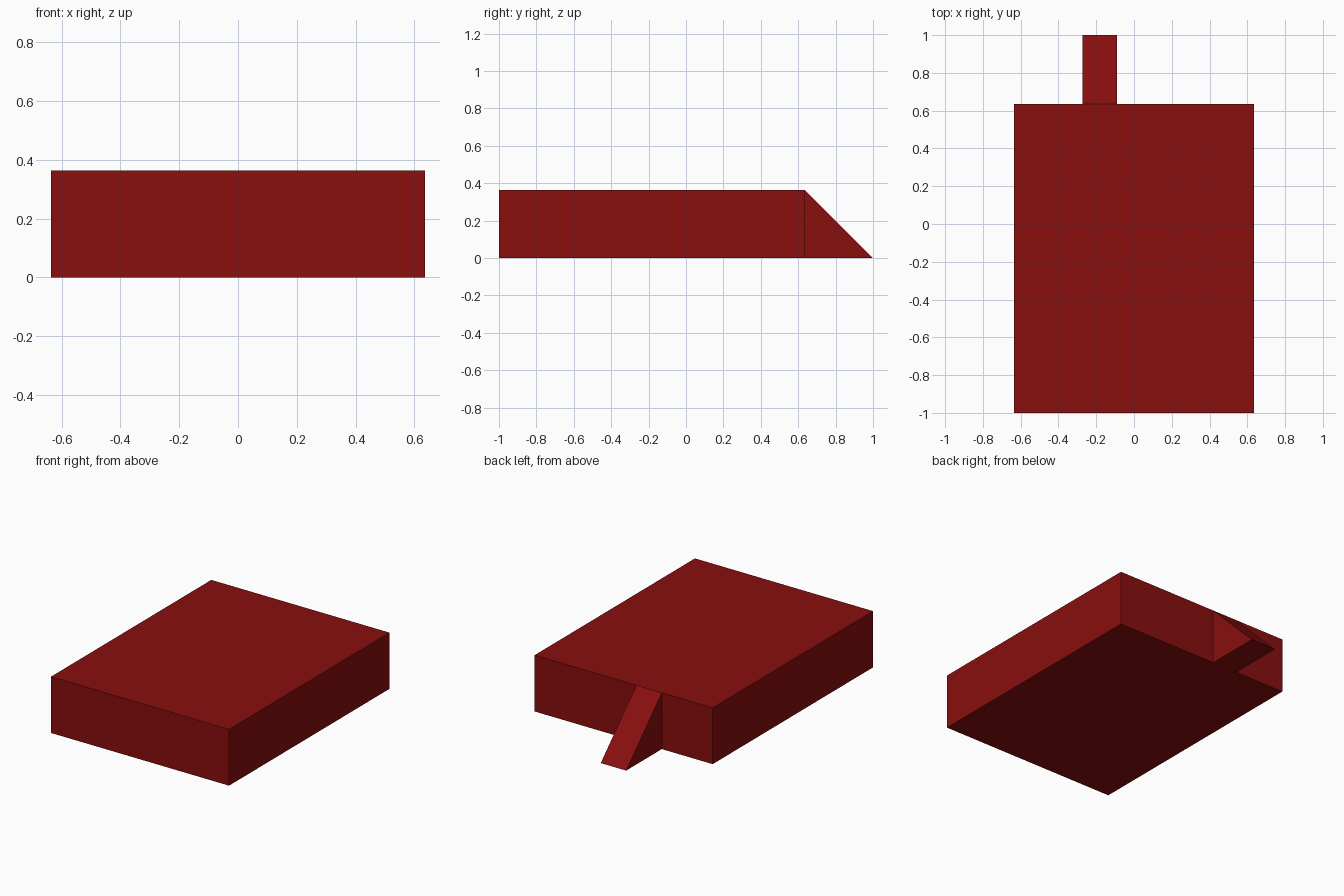
import bpy
import bmesh
from mathutils import Vector

if "Cube" in bpy.data.objects:
    bpy.data.objects.remove(bpy.data.objects["Cube"])

U = 2 / 11                       # design unit: the model is 11 units long
HEIGHT = 2 * U
BACK = 3.5 * U                   # y of the slab's back wall

red = bpy.data.materials.new("dark_red")
red.diffuse_color = (0.25, 0.0045, 0.0045, 1)
red.use_nodes = True
red.node_tree.nodes["Principled BSDF"].inputs["Base Color"].default_value = red.diffuse_color


def prism(name, profile, x0, x1):
    """Extrude a (y, z) side profile along x into a closed solid."""
    bm = bmesh.new()
    face = bm.faces.new([bm.verts.new((x0, y, z)) for y, z in profile])
    new = bmesh.ops.extrude_face_region(bm, geom=[face])["geom"]
    verts = [g for g in new if isinstance(g, bmesh.types.BMVert)]
    bmesh.ops.translate(bm, verts=verts, vec=Vector((x1 - x0, 0, 0)))
    bmesh.ops.recalc_face_normals(bm, faces=bm.faces)
    mesh = bpy.data.meshes.new(name)
    bm.to_mesh(mesh)
    bm.free()
    mesh.materials.append(red)
    obj = bpy.data.objects.new(name, mesh)
    bpy.context.collection.objects.link(obj)
    return obj


# Main slab
prism("slab", [(-1, 0), (BACK, 0), (BACK, HEIGHT), (-1, HEIGHT)],
      -3.5 * U, 3.5 * U)

# Sloped wedge on the back wall, left of centre
prism("back_wedge", [(BACK, 0), (1, 0), (BACK, HEIGHT)], -1.5 * U, -0.5 * U)
